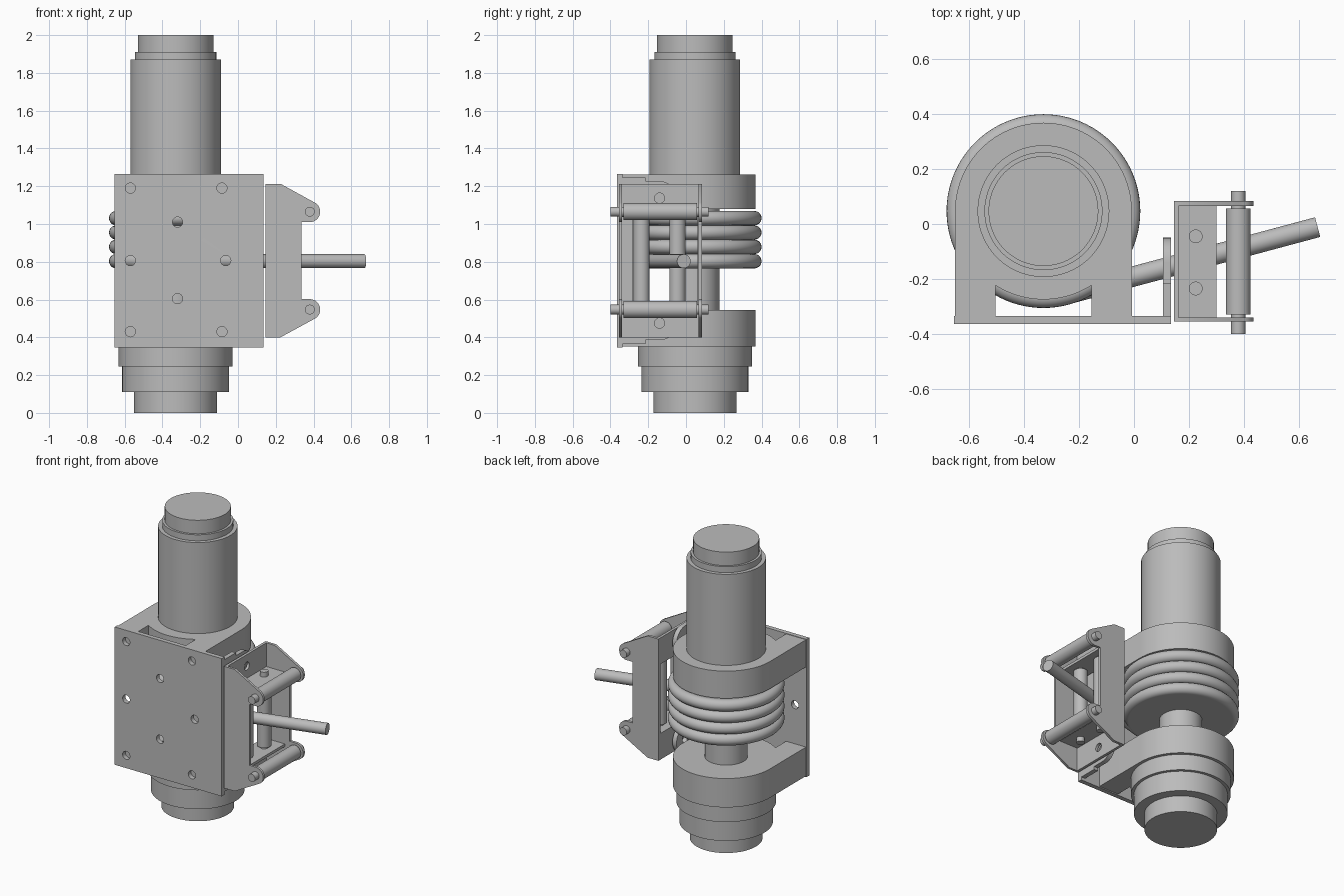
import bpy
from math import sin, cos, radians, pi
from mathutils import Matrix, Vector

if "Cube" in bpy.data.objects:
    bpy.data.objects.remove(bpy.data.objects["Cube"])

grey = bpy.data.materials.new("steel_grey")
grey.use_nodes = True
COLOUR = (0.5, 0.5, 0.5, 1)
grey.diffuse_color = COLOUR
grey.node_tree.nodes["Principled BSDF"].inputs["Base Color"].default_value = COLOUR

AX, AY = -0.33, 0.047      # main axis
MID = 0.806                # mid height of the roller guide

# Local (u, v, thickness) axes for each drawing plane
PLANES = {
    "xy": Matrix.Identity(3),
    "xz": Matrix(((1, 0, 0), (0, 0, -1), (0, 1, 0))),
    "yz": Matrix(((0, 0, 1), (1, 0, 0), (0, 1, 0))),
}


def finish(ob, name):
    ob.name = ob.data.name = name
    ob.data.materials.clear()
    ob.data.materials.append(grey)
    bpy.ops.object.select_all(action="DESELECT")
    ob.select_set(True)
    bpy.context.view_layer.objects.active = ob
    bpy.ops.object.shade_smooth_by_angle(angle=radians(35))
    return ob


def arc(cx, cy, r, a, b, n=24):
    angles = [radians(a + (b - a) * i / n) for i in range(n + 1)]
    return [(cx + r * cos(t), cy + r * sin(t)) for t in angles]


def plate(name, plane, outline, start, end, holes=()):
    """Flat profile with round or polygonal holes, thickened from start to end."""
    cu = bpy.data.curves.new(name, "CURVE")
    cu.dimensions, cu.fill_mode = "2D", "BOTH"
    cu.extrude = abs(end - start) / 2
    for loop in [outline, *holes]:
        sp = cu.splines.new("POLY")
        sp.points.add(len(loop) - 1)
        for p, (u, v) in zip(sp.points, loop):
            p.co = (u, v, 0, 1)
        sp.use_cyclic_u = True
    ob = bpy.data.objects.new(name, cu)
    bpy.context.collection.objects.link(ob)
    bpy.ops.object.select_all(action="DESELECT")
    ob.select_set(True)
    bpy.context.view_layer.objects.active = ob
    bpy.ops.object.convert(target="MESH")
    ob = bpy.context.object
    m = PLANES[plane]
    axis = m @ Vector((0, 0, 1))
    shift = (start + end) / 2 * Vector([abs(c) for c in axis])
    ob.data.transform(Matrix.Translation(shift) @ m.to_4x4())
    return finish(ob, name)


def rod(name, a, b, r, sides=48):
    a, b = Vector(a), Vector(b)
    bpy.ops.mesh.primitive_cylinder_add(vertices=sides, radius=r, depth=(b - a).length,
                                        location=(a + b) / 2)
    ob = bpy.context.object
    ob.rotation_euler = (b - a).to_track_quat("Z", "Y").to_euler()
    return finish(ob, name)


def rect(u0, v0, u1, v1):
    return [(u0, v0), (u1, v0), (u1, v1), (u0, v1)]


def hole(u, v, r=0.027):
    return arc(u, v, r, 0, 345, 23)


# Motor, gearbox and shaft stacked on the main axis
for name, z0, z1, r in [
    ("gearbox_end_cap", 0, 0.11, 0.22), ("gearbox_lower", 0.11, 0.245, 0.283),
    ("gearbox_upper", 0.245, 0.355, 0.302), ("drum_shaft", 0.5, 1.1, 0.13),
    ("cable_drum", 0.765, 1.065, 0.315), ("motor_body", 1.26, 1.87, 0.24),
    ("motor_step", 1.87, 1.91, 0.215), ("motor_cap", 1.91, 2.0, 0.2),
]:
    rod(name, (AX, AY, z0), (AX, AY, z1), r, 96)

# Rounded end housings with a slot behind the mounting plate
housing = (arc(AX, AY, 0.322, 0, 180, 48) + [(-0.652, -0.335), (-0.505, -0.335)]
           + arc(AX, AY, 0.322, 237, 303) + [(-0.155, -0.335), (-0.008, -0.335)])
plate("lower_housing", "xy", housing, 0.352, 0.545)
plate("upper_housing", "xy", housing, 1.08, 1.262)

# Mounting plate with bolt holes
bolts = [(x, z) for x in (-0.57, -0.085) for z in (0.43, 1.19)]
bolts += [(-0.57, MID), (-0.065, MID), (-0.32, 0.605), (-0.32, 1.01)]
plate("mounting_plate", "xz", rect(-0.655, 0.345, 0.135, 1.265), -0.365, -0.335,
      [hole(*b) for b in bolts])

# Wound cable and its free end
for i in range(4):
    bpy.ops.mesh.primitive_torus_add(major_radius=0.315, minor_radius=0.038,
                                     major_segments=96, minor_segments=20,
                                     location=(AX, AY, 0.803 + 0.076 * i))
    finish(bpy.context.object, f"cable_turn_{i + 1}")
tangent = radians(15)
start = Vector((AX + 0.315 * sin(tangent), AY - 0.315 * cos(tangent), 0.803))
rod("cable_end", start, start + 0.95 * Vector((cos(tangent), sin(tangent), 0)), 0.037)

# Side flange with two rounded ears
ear = 0.09
flange = ([(-0.335, 0.365), (-0.215, 0.365), (-0.215, 0.385)]
          + arc(-0.14, 0.475, ear, -90, 90) + [(-0.215, 0.565), (-0.215, 1.047)]
          + arc(-0.14, 1.137, ear, -90, 90) + [(-0.215, 1.227), (-0.215, 1.247),
                                               (-0.335, 1.247)])
ear_holes = [hole(-0.14, z) for z in (0.475, 1.137)]
plate("side_flange", "yz", flange, 0.105, 0.135, ear_holes)

# Roller guide frame: back plate, cheeks and roller shelves
plate("guide_back_plate", "yz", rect(-0.352, 0.4, 0.08, 1.213), 0.145, 0.163,
      [rect(-0.28, 0.575, 0.062, 1.037)] + ear_holes)
cheek = ([(0.145, 0.4), (0.225, 0.4)] + arc(0.38, 0.547, 0.055, -60, 90)
         + [(0.335, 0.602), (0.335, 1.01)] + arc(0.38, 1.065, 0.055, -90, 60)
         + [(0.225, 1.213), (0.145, 1.213)])
plate("front_cheek", "xz", cheek, -0.356, -0.34)
plate("back_cheek", "xz", cheek, 0.066, 0.084)
for name, z in (("lower_shelf", 0.566), ("upper_shelf", 1.046)):
    plate(name, "xy", rect(0.163, -0.34, 0.3, 0.066), z - 0.009, z + 0.009)

# Horizontal rollers on pins
for side, z in (("lower", 0.547), ("upper", 1.065)):
    rod(f"{side}_roller", (0.38, -0.33, z), (0.38, 0.057, z), 0.045)
    rod(f"{side}_roller_pin", (0.38, -0.4, z), (0.38, 0.12, z), 0.026, 32)

# Vertical rollers on pins
for side, y in (("front", -0.235), ("back", -0.045)):
    rod(f"{side}_upright_roller", (0.225, y, 0.59), (0.225, y, 1.022), 0.043)
    rod(f"{side}_upright_pin", (0.225, y, 0.525), (0.225, y, 1.087), 0.025, 32)
